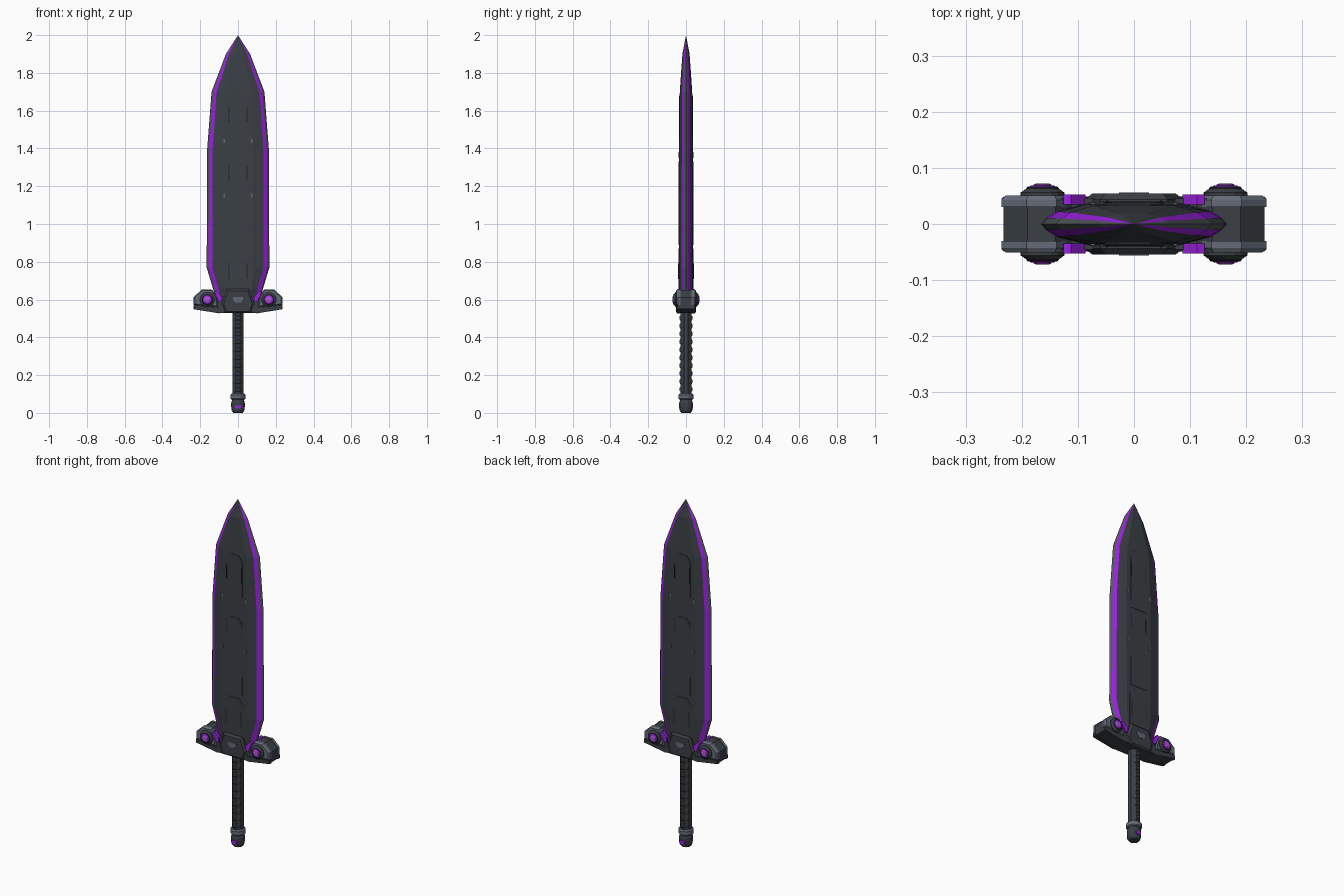
import bpy, bmesh, math
from mathutils import Matrix, Vector

if "Cube" in bpy.data.objects:
    bpy.data.objects.remove(bpy.data.objects["Cube"])


def material(name, rgb):
    m = bpy.data.materials.new(name)
    m.diffuse_color = (*rgb, 1)
    m.use_nodes = True
    m.node_tree.nodes["Principled BSDF"].inputs["Base Color"].default_value = m.diffuse_color
    return m


DARK = material("dark_gunmetal", (0.043, 0.050, 0.058))
STEEL = material("blue_steel", (0.125, 0.145, 0.185))
EDGE = material("edge_grey", (0.085, 0.095, 0.105))
PURPLE = material("purple", (0.34, 0.015, 0.78))
LILAC = material("lilac", (0.42, 0.10, 0.66))
BLACK = material("near_black", (0.016, 0.018, 0.021))


def finish(bm, name, mats):
    bmesh.ops.remove_doubles(bm, verts=bm.verts, dist=0.0002)
    bmesh.ops.recalc_face_normals(bm, faces=bm.faces)
    me = bpy.data.meshes.new(name)
    bm.to_mesh(me)
    bm.free()
    for m in mats:
        me.materials.append(m)
    ob = bpy.data.objects.new(name, me)
    bpy.context.collection.objects.link(ob)
    return ob


def loft(name, rings, mats, pick=lambda seg, row: 0):
    """Skin closed rings of points; pick chooses the material per face."""
    bm = bmesh.new()
    vs = [[bm.verts.new(p) for p in r] for r in rings]
    n = len(rings[0])
    for row, (a, b) in enumerate(zip(vs, vs[1:])):
        for i in range(n):
            f = bm.faces.new((a[i], a[(i + 1) % n], b[(i + 1) % n], b[i]))
            f.material_index = pick(i, row)
    bm.faces.new(vs[0])
    bm.faces.new(vs[-1])
    return finish(bm, name, mats)


def plate(name, outline, y0, y1, mat, sx=1, sy=-1, inset=0.0, lip=0.0):
    """Extrude an x-z outline along y, with an optional chamfered face."""
    cx = sum(p[0] for p in outline) / len(outline)
    cz = sum(p[1] for p in outline) / len(outline)
    r = max(math.hypot(p[0] - cx, p[1] - cz) for p in outline)
    k = 1 - inset / r
    ring = lambda s, y: [(sx * (cx + (x - cx) * s), sy * (y(z) if callable(y) else y),
                          cz + (z - cz) * s) for x, z in outline]
    rings = [ring(1, y0)]
    if inset:
        rings.append(ring(1, y1 - lip))
    rings.append(ring(k, y1))
    return loft(name, rings, [mat])


def circle(r, n, z, sy=1.0):
    return [(r * math.cos(math.tau * (i + .5) / n),
             r * sy * math.sin(math.tau * (i + .5) / n), z) for i in range(n)]


# Blade stations: z, half width, edge band end, purple end, ridge, half thickness
STATIONS = [(0.58, 0.110, 0.103, 0.085, 0.062, 0.036),
            (0.66, 0.133, 0.125, 0.104, 0.072, 0.038),
            (0.77, 0.166, 0.156, 0.136, 0.080, 0.038),
            (1.40, 0.163, 0.153, 0.134, 0.080, 0.036),
            (1.70, 0.140, 0.130, 0.113, 0.072, 0.033),
            (1.90, 0.064, 0.058, 0.047, 0.026, 0.019),
            (2.00, 0, 0, 0, 0, 0)]


def blade_ring(z, w, e, p, r, t):
    q = [(w, 0), (e, .30 * t), (p, .62 * t), (r, t)]
    top = q + [(-x, y) for x, y in reversed(q)]
    bottom = [(-x, -y) for x, y in top[1:-1]]
    return [(x, y, z) for x, y in top + bottom]


BAND = [1, 2, 0, 0, 0, 2, 1, 1, 2, 0, 0, 0, 2, 1]
loft("blade", [blade_ring(*s) for s in STATIONS], [DARK, EDGE, PURPLE],
     lambda seg, row: BAND[seg])


def surface(z):
    """Half thickness of the blade at a height."""
    for a, b in zip(STATIONS, STATIONS[1:]):
        if z <= b[0]:
            return a[5] + (b[5] - a[5]) * (z - a[0]) / (b[0] - a[0])
    return 0


low = lambda z: surface(z) - 0.004
high = lambda z: surface(z) + 0.0025
mark = lambda z: surface(z) + 0.0035

for side, sy in (("front", -1), ("back", 1)):
    # Raised chevron panels along the blade
    for i, (a, b, w) in enumerate(((0.64, 0.87, 0.062), (0.89, 1.33, 0.055), (1.35, 1.69, 0.052))):
        plate(f"blade_panel_{side}_{i}",
              [(-w, a), (w, a), (w, b - .03), (.03, b), (-.03, b), (-w, b - .03)],
              low, high, DARK, 1, sy)
    for sx in (-1, 1):
        tag = f"{side}_{'right' if sx > 0 else 'left'}"
        # Dark slots and small steel rivets
        for i, z in enumerate((0.75, 1.27, 1.58)):
            plate(f"blade_slot_{tag}_{i}",
                  [(.046, z - .04), (.050, z - .04), (.050, z + .04), (.046, z + .04)],
                  low, mark, BLACK, sx, sy)
        for i, z in enumerate((1.15, 1.44)):
            plate(f"blade_rivet_{tag}_{i}",
                  [(.070, z - .011), (.077, z - .011), (.077, z + .011), (.070, z + .011)],
                  low, high, STEEL, sx, sy)

        # Guard shoulder plate, lower rail and purple accent
        plate(f"guard_plate_{tag}",
              [(.105, .560), (.236, .572), (.236, .612), (.192, .653), (.138, .653), (.112, .615)],
              .030, .051, STEEL, sx, sy, .010, .008)
        plate(f"guard_rail_{tag}",
              [(.07, .532), (.10, .527), (.236, .549), (.236, .569), (.10, .556), (.07, .580)],
              .030, .049, DARK, sx, sy, .004, .004)
        plate(f"guard_accent_{tag}",
              [(.086, .588), (.102, .588), (.126, .640), (.112, .646), (.086, .615)],
              .035, .053, PURPLE, sx, sy)

        # Round boss made of stepped rings around a purple core
        disc = lambda r, n=16: [(.163 + r * math.cos(math.tau * i / n),
                                 .600 + r * math.sin(math.tau * i / n)) for i in range(n)]
        plate(f"boss_base_{tag}", disc(.039), .045, .063, DARK, sx, sy, .010, .007)
        plate(f"boss_ring_{tag}", disc(.029), .060, .067, BLACK, sx, sy, .003, .003)
        plate(f"boss_rim_{tag}", disc(.023), .060, .069, PURPLE, sx, sy, .003, .002)
        plate(f"boss_core_{tag}", disc(.016), .062, .072, LILAC, sx, sy, .004, .002)

    # Centre shield of the guard with a plain steel badge
    plate(f"guard_centre_{side}",
          [(-.072, .528), (.072, .528), (.088, .575), (.060, .655), (-.060, .655), (-.088, .575)],
          .0, .054, DARK, 1, sy, .014, .010)
    plate(f"guard_badge_{side}",
          [(-.014, .584), (.014, .584), (.027, .600), (.027, .614), (-.027, .614), (-.027, .600)],
          .050, .056, STEEL, 1, sy)
    # Purple pommel inlay
    plate(f"pommel_inlay_{side}",
          [(-.016, .022), (.016, .022), (.016, .040), (-.016, .040)], .028, .038, PURPLE, 1, sy)

# Guard core, mirrored outline
half = [(.10, .528), (.233, .551), (.233, .610), (.190, .650), (.140, .650), (.112, .618)]
outline = half + [(-x, z) for x, z in reversed(half)]
loft("guard_core", [[(x, y, z) for x, z in outline] for y in (-.045, .045)], [DARK])

# Grip with raised wrap ribs on the front and back
loft("grip", [circle(.031, 8, z, 1.0) for z in (.08, .54)], [DARK])
for i in range(10):
    z = .125 + i * .042
    loft(f"grip_rib_{i}", [[(x * .90, y * k, zz) for x, y, _ in circle(.033, 8, 0)]
         for zz, k in ((z - .013, 1.0), (z - .008, 1.12), (z + .008, 1.12), (z + .013, 1.0))], [DARK])

# Pommel and collar
loft("pommel", [circle(r, 12, z) for r, z in ((.026, 0), (.034, .010), (.037, .030),
                                               (.037, .052), (.032, .072))], [DARK])
loft("pommel_collar", [circle(r, 12, z) for r, z in ((.036, .070), (.041, .075),
                                                      (.041, .096), (.035, .103))], [STEEL])
